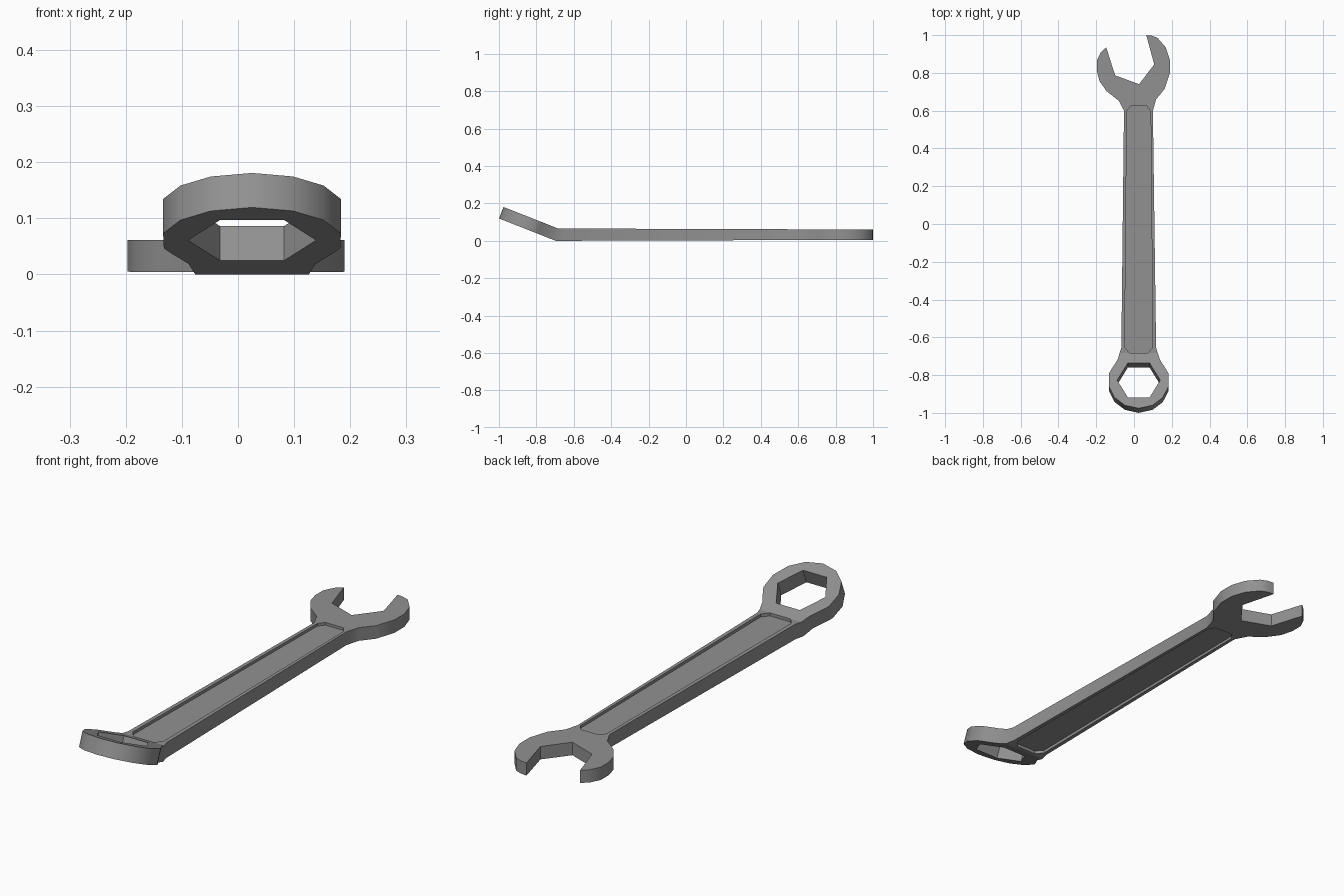
import bpy, bmesh, math

if "Cube" in bpy.data.objects:
    bpy.data.objects.remove(bpy.data.objects["Cube"])

T = 0.066            # plate thickness at the ring end
MID = T / 2
BEND_Y = -0.69       # where the ring head bends upward
BEND = math.radians(21.5)
CX = 0.025           # handle axis

steel = bpy.data.materials.new("grey_steel")
steel.diffuse_color = (0.29, 0.285, 0.285, 1)
steel.use_nodes = True
steel.node_tree.nodes["Principled BSDF"].inputs["Base Color"].default_value = steel.diffuse_color


def prism(name, points, z0, z1):
    """Extrude a flat outline between two heights."""
    bm = bmesh.new()
    face = bm.faces.new([bm.verts.new((x, y, z0)) for x, y in points])
    ext = bmesh.ops.extrude_face_region(bm, geom=[face])
    for v in ext["geom"]:
        if isinstance(v, bmesh.types.BMVert):
            v.co.z = z1
    bmesh.ops.recalc_face_normals(bm, faces=bm.faces)
    mesh = bpy.data.meshes.new(name)
    bm.to_mesh(mesh)
    bm.free()
    ob = bpy.data.objects.new(name, mesh)
    bpy.context.collection.objects.link(ob)
    return ob


def cut(target, cutter):
    mod = target.modifiers.new("cut", 'BOOLEAN')
    mod.operation = 'DIFFERENCE'
    mod.solver = 'EXACT'
    mod.object = cutter
    bpy.context.view_layer.objects.active = target
    bpy.ops.object.modifier_apply(modifier=mod.name)
    bpy.data.objects.remove(cutter)


# Open jaw, from the right neck round to the left neck
jaw = [(0.10, 0.60), (0.117, 0.66), (0.162, 0.715), (0.19, 0.80), (0.19, 0.87),
       (0.168, 0.935), (0.125, 0.985), (0.095, 0.997), (0.065, 1.0),
       (0.107, 0.845), (0.027, 0.74), (-0.10, 0.787), (-0.147, 0.935),
       (-0.175, 0.91), (-0.197, 0.865), (-0.197, 0.81), (-0.182, 0.755),
       (-0.145, 0.703), (-0.08, 0.652), (-0.053, 0.60)]

# Ring head, left half (offset from axis, y before bending), then mirrored
half = [(0.092, -0.655), (0.113, -0.735), (0.146, -0.79)]
half += [(0.162 * math.sin(math.radians(a)), -0.85 - 0.16 * math.cos(math.radians(a)))
         for a in (104, 78, 52, 27)]
ring = [(CX - x, y) for x, y in half] + [(CX, -1.01)]
ring += [(CX + x, y) for x, y in reversed(half)]

wrench = prism("wrench", jaw + ring, 0, T)

# Hexagonal hole in the ring
hexagon = [(CX + 0.114 * math.cos(i * math.pi / 3),
            -0.85 + 0.114 * math.sin(i * math.pi / 3)) for i in range(6)]
cut(wrench, prism("hex_cutter", hexagon, -0.1, 0.2))

# Shallow chamfered pockets on both sides of the handle
side = [(0.049, -0.682), (0.074, -0.652), (0.063, 0.598), (0.043, 0.624)]
pocket = [(CX + x, y) for x, y in side] + [(CX - x, y) for x, y in reversed(side)]
DEPTH = 0.013
cut(wrench, prism("top_cutter", pocket, T - DEPTH, T + 0.1))
cut(wrench, prism("bottom_cutter", pocket, -0.1, DEPTH))

# Taper thickness towards the jaw and bend the ring head up
bm = bmesh.new()
bm.from_mesh(wrench.data)
bmesh.ops.triangulate(bm, faces=bm.faces)
bmesh.ops.bisect_plane(bm, geom=bm.verts[:] + bm.edges[:] + bm.faces[:],
                       plane_co=(0, BEND_Y, 0), plane_no=(0, 1, 0))
for v in bm.verts:
    d, h = BEND_Y - v.co.y, v.co.z - MID
    if d > 1e-4:
        v.co.y = BEND_Y - d * math.cos(BEND) + h * math.sin(BEND)
        v.co.z = MID + d * math.sin(BEND) + h * math.cos(BEND)
    elif d > -1e-4:
        v.co.y += h * math.tan(BEND / 2)
    else:
        v.co.z = MID + h * (1 + 0.1 * d)
bmesh.ops.recalc_face_normals(bm, faces=bm.faces)
bm.to_mesh(wrench.data)
bm.free()

# Smooth the rounded walls, keep the broad faces flat
wrench.data.materials.clear()
wrench.data.materials.append(steel)
bpy.ops.object.select_all(action='DESELECT')
wrench.select_set(True)
bpy.context.view_layer.objects.active = wrench
bpy.ops.object.shade_smooth_by_angle(angle=math.radians(30))
for p in wrench.data.polygons:
    p.material_index = 0
    if abs(p.normal.z) > 0.6:
        p.use_smooth = False
